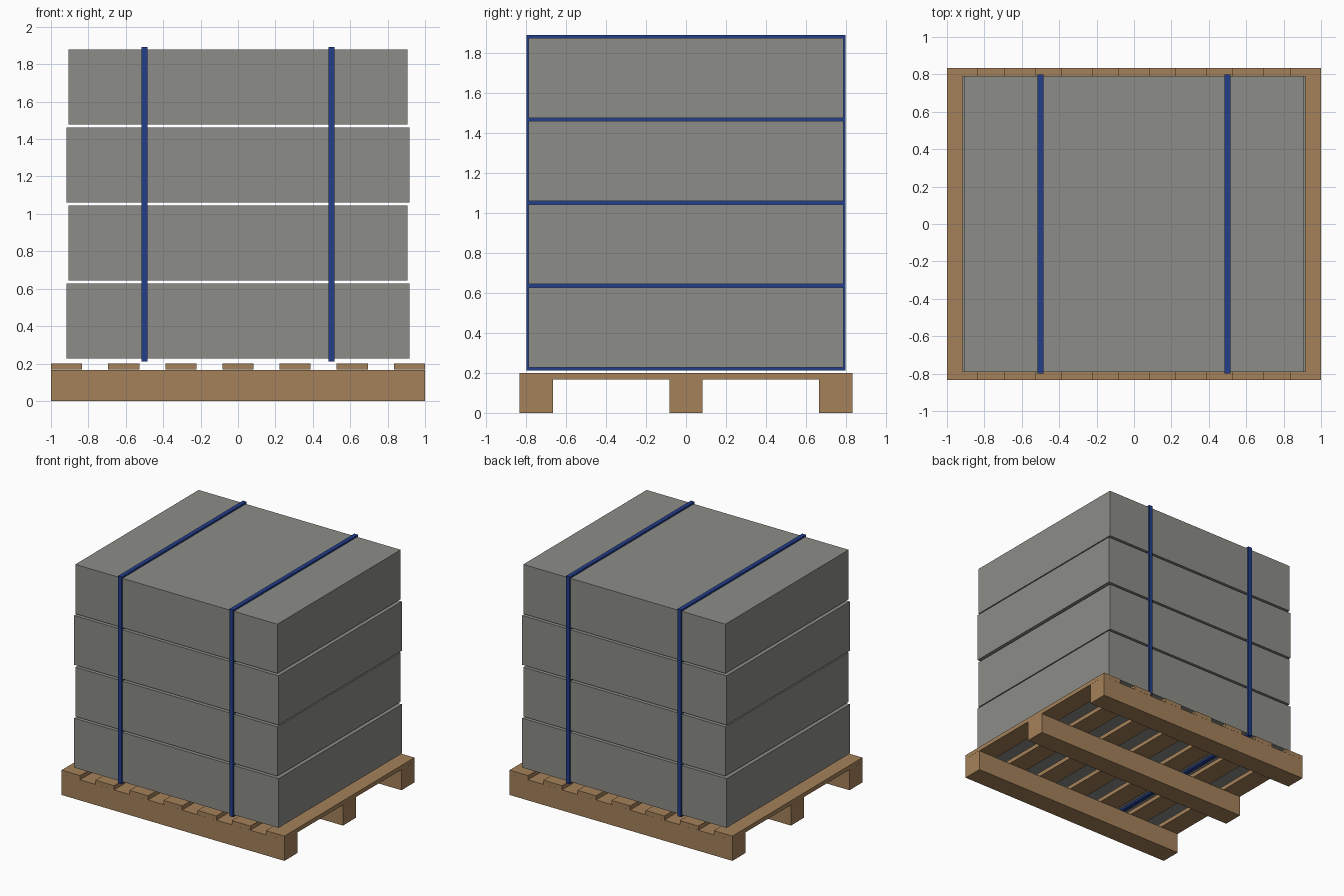
import bpy

cube = bpy.data.objects.get("Cube")
if cube:
    bpy.data.objects.remove(cube, do_unlink=True)


def material(name, rgb):
    m = bpy.data.materials.new(name)
    m.use_nodes = True
    m.diffuse_color = (*rgb, 1)
    m.node_tree.nodes["Principled BSDF"].inputs["Base Color"].default_value = (*rgb, 1)
    return m


wood = material("pallet_wood", (0.37, 0.22, 0.10))
stone = material("grey_stone", (0.265, 0.265, 0.245))
blue = material("blue_strap", (0.016, 0.048, 0.26))


def box(name, centre, size, mat):
    bpy.ops.mesh.primitive_cube_add(size=1, location=centre)
    ob = bpy.context.object
    ob.name = name
    ob.scale = size
    bpy.ops.object.transform_apply(location=False, rotation=False, scale=True)
    ob.data.materials.append(mat)
    return ob


# Pallet: three long runners under seven cross slats
BOARD = 1 / 6
for name, y in (("front", -0.75), ("middle", 0), ("back", 0.75)):
    box(f"{name}_runner", (0, y, BOARD / 2), (2, BOARD, BOARD), wood)
for i in range(7):
    x = (i - 3) * (2 - BOARD) / 6
    box(f"slat_{i + 1}", (x, 0, 0.184), (BOARD, 1.667, 0.034), wood)

# Stacked slabs, alternately wide and slightly narrower
for i in range(4):
    width = 1.833 if i % 2 == 0 else 1.813
    box(f"slab_{i + 1}", (0, 0, 0.428 + i * 0.4167), (width, 1.58, 0.4), stone)

# Straps running around the whole stack, visible through the gaps
for side, x in (("right", -0.5), ("left", 0.5)):
    box(f"{side}_strap", (x, 0, 1.052), (0.034, 1.6, 1.68), blue)
